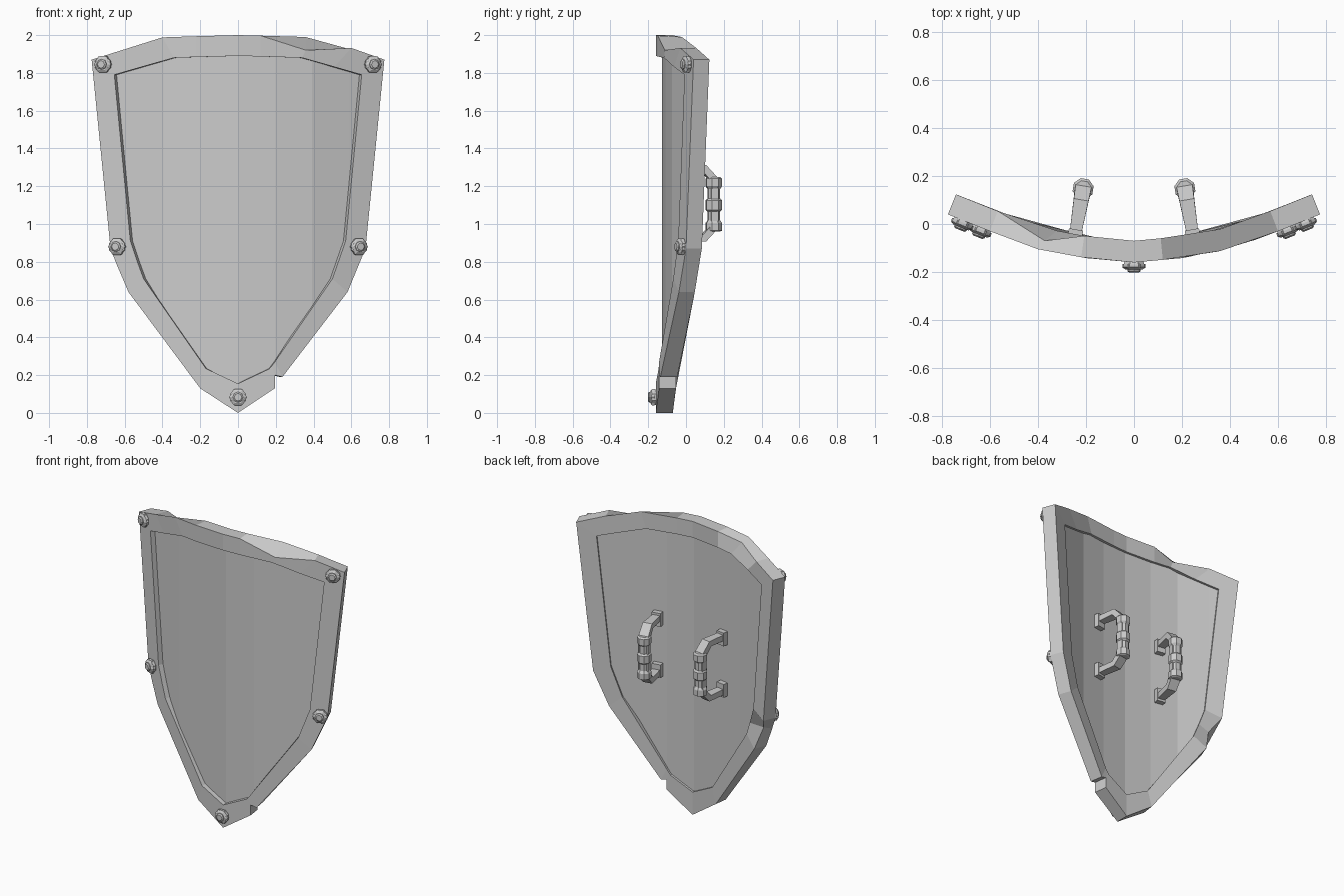
import bpy, bmesh, math
from mathutils import Matrix, Vector

if "Cube" in bpy.data.objects:
    bpy.data.objects.remove(bpy.data.objects["Cube"])

# Shield curvature: front depth y as a function of x
KNOTS = [(0, -0.16), (0.2, -0.142), (0.4, -0.105), (0.6, -0.03), (0.775, 0.04), (1.0, 0.13)]


def depth(x):
    x = abs(x)
    for (x0, y0), (x1, y1) in zip(KNOTS, KNOTS[1:]):
        if x <= x1:
            return y0 + (y1 - y0) * (x - x0) / (x1 - x0)


def slope(x):
    return (depth(x + 0.1) - depth(x - 0.1)) / 0.2


def on_shield(x, z, d):
    """Point d behind the front surface, measured along its normal."""
    n = Vector((-slope(x), 1, 0)).normalized()
    return Vector((x, depth(x), z)) + n * d


def finish(name, bm, matrix=None):
    bmesh.ops.recalc_face_normals(bm, faces=bm.faces)
    mesh = bpy.data.meshes.new(name)
    bm.to_mesh(mesh)
    bm.free()
    obj = bpy.data.objects.new(name, mesh)
    bpy.context.collection.objects.link(obj)
    if matrix:
        obj.matrix_world = matrix
    return obj


def loft(bm, rings, closed=False):
    rows = [[bm.verts.new(p) for p in r] for r in rings]
    n = len(rows[0])
    pairs = list(zip(rows, rows[1:])) + ([(rows[-1], rows[0])] if closed else [])
    for a, b in pairs:
        for i in range(n):
            j = (i + 1) % n
            bm.faces.new((a[i], a[j], b[j], b[i]))
    if not closed:
        bm.faces.new(rows[0])
        bm.faces.new(rows[-1])


def circle(r, h, n, turn=0.0):
    return [(r * math.cos(turn + i * math.tau / n), r * math.sin(turn + i * math.tau / n), h)
            for i in range(n)]


# Rim stations: outer x, z, inner x, z, optional chip
STATIONS = [
    (0, 2, 0, 1.89), (0.12, 1.997, 0.12, 1.887), (0.38, 1.99, 0.34, 1.88, "front"),
    (0.6, 1.932, 0.51, 1.832), (0.775, 1.87, 0.655, 1.79), (0.675, 0.87, 0.57, 0.91),
    (0.58, 0.64, 0.5, 0.71), (0.235, 0.19, 0.195, 0.27), (0.195, 0.2, 0.18, 0.25),
    (0.195, 0.13, 0.165, 0.233), (0, 0, 0, 0.155), (-0.2, 0.13, -0.17, 0.235),
    (-0.58, 0.64, -0.5, 0.71), (-0.64, 0.78, -0.533, 0.8, "back"),
    (-0.675, 0.87, -0.57, 0.91), (-0.775, 1.87, -0.655, 1.79),
    (-0.6, 1.925, -0.51, 1.832), (-0.4, 1.988, -0.34, 1.88, "back"),
    (-0.22, 1.994, -0.22, 1.884),
]

# Rim with battered edges
bm = bmesh.new()
rings = []
for ox, oz, ix, iz, *chip in STATIONS:
    front, back = on_shield(ox, oz, 0), on_shield(ox, oz, 0.09)
    if "front" in chip:
        front = on_shield(0.36, 1.92, 0)
    if "back" in chip:
        back = on_shield(ox * 0.7 + ix * 0.3, oz * 0.7 + iz * 0.3, 0.04)
    rings.append([front, back, on_shield(ix, iz, 0.09), on_shield(ix, iz, 0)])
loft(bm, rings, closed=True)
finish("rim", bm)

# Curved panel set into the rim
bm = bmesh.new()
bm.faces.new([bm.verts.new((s[2] * 1.008, 0, 1 + (s[3] - 1) * 1.008)) for s in STATIONS])
for x in (-0.6, -0.4, -0.2, 0, 0.2, 0.4, 0.6):
    bmesh.ops.bisect_plane(bm, geom=bm.verts[:] + bm.edges[:] + bm.faces[:],
                           plane_co=(x, 0, 0), plane_no=(1, 0, 0))
back = bmesh.ops.extrude_face_region(bm, geom=bm.faces[:], use_keep_orig=True)
back_verts = {v for v in back["geom"] if isinstance(v, bmesh.types.BMVert)}
for v in bm.verts:
    v.co = on_shield(v.co.x, v.co.z, 0.075 if v in back_verts else 0.033)
finish("panel", bm)

# Bolts: washer, hexagonal nut and stud
for i, (x, z) in enumerate([(-0.71, 1.845), (0.71, 1.845), (-0.635, 0.88), (0.635, 0.88), (0, 0.083)]):
    bm = bmesh.new()
    loft(bm, [circle(r, h, 8, math.pi / 8) for r, h in ((0.04, -0.01), (0.047, 0.008), (0.047, 0.02), (0.038, 0.026))])
    loft(bm, [circle(r, h, 6) for r, h in ((0.048, 0.006), (0.048, 0.022), (0.034, 0.03))])
    loft(bm, [circle(r, h, 8) for r, h in ((0.028, 0.02), (0.028, 0.036), (0.02, 0.042))])
    m = Matrix.Translation((x, depth(x), z)) @ Matrix.Rotation(math.atan(slope(x)), 4, "Z")
    finish(f"bolt_{i + 1}", bm, m @ Matrix.Rotation(math.pi / 2, 4, "X"))

# Handles: bent bar, feet and ribbed grip
BAR = [(0, 0.185), (0.14, 0.185), (0.195, 0.125), (0.195, -0.125), (0.14, -0.185), (0, -0.185)]
GRIP = [(-0.15, 0.034), (-0.145, 0.045), (-0.105, 0.045), (-0.09, 0.034), (-0.045, 0.034),
        (-0.035, 0.045), (0.015, 0.045), (0.025, 0.034), (0.075, 0.034), (0.09, 0.045),
        (0.13, 0.045), (0.14, 0.034)]
for side, label in ((-1, "left"), (1, "right")):
    bm = bmesh.new()
    pts = [Vector(p) for p in BAR]
    rings = []
    for k, p in enumerate(pts):
        a = (p - pts[k - 1]).normalized() if k else None
        b = (pts[k + 1] - p).normalized() if k < len(pts) - 1 else a
        t = ((a or b) + b).normalized()
        n = Vector((-t.y, t.x)) * 0.02
        w = 0.024 + 0.05 * p.x
        rings.append([(sx * w, p.x + s * n.x, p.y + s * n.y)
                      for sx, s in ((-1, -1), (1, -1), (1, 1), (-1, 1))])
    loft(bm, rings)
    for z in (-0.175, 0.175):
        bmesh.ops.create_cube(bm, size=1, matrix=Matrix.Translation((0, 0.0, z))
                              @ Matrix.Diagonal((0.06, 0.045, 0.09, 1)))
    loft(bm, [[(x, y + 0.195, z) for x, y, _ in circle(r, 0, 8, math.pi / 8)] for z, r in GRIP])
    x = 0.245 * side
    m = Matrix.Translation((x, -0.045, 1.11)) @ Matrix.Rotation(0.17 * side, 4, "Z")
    finish(f"{label}_handle", bm, m)
